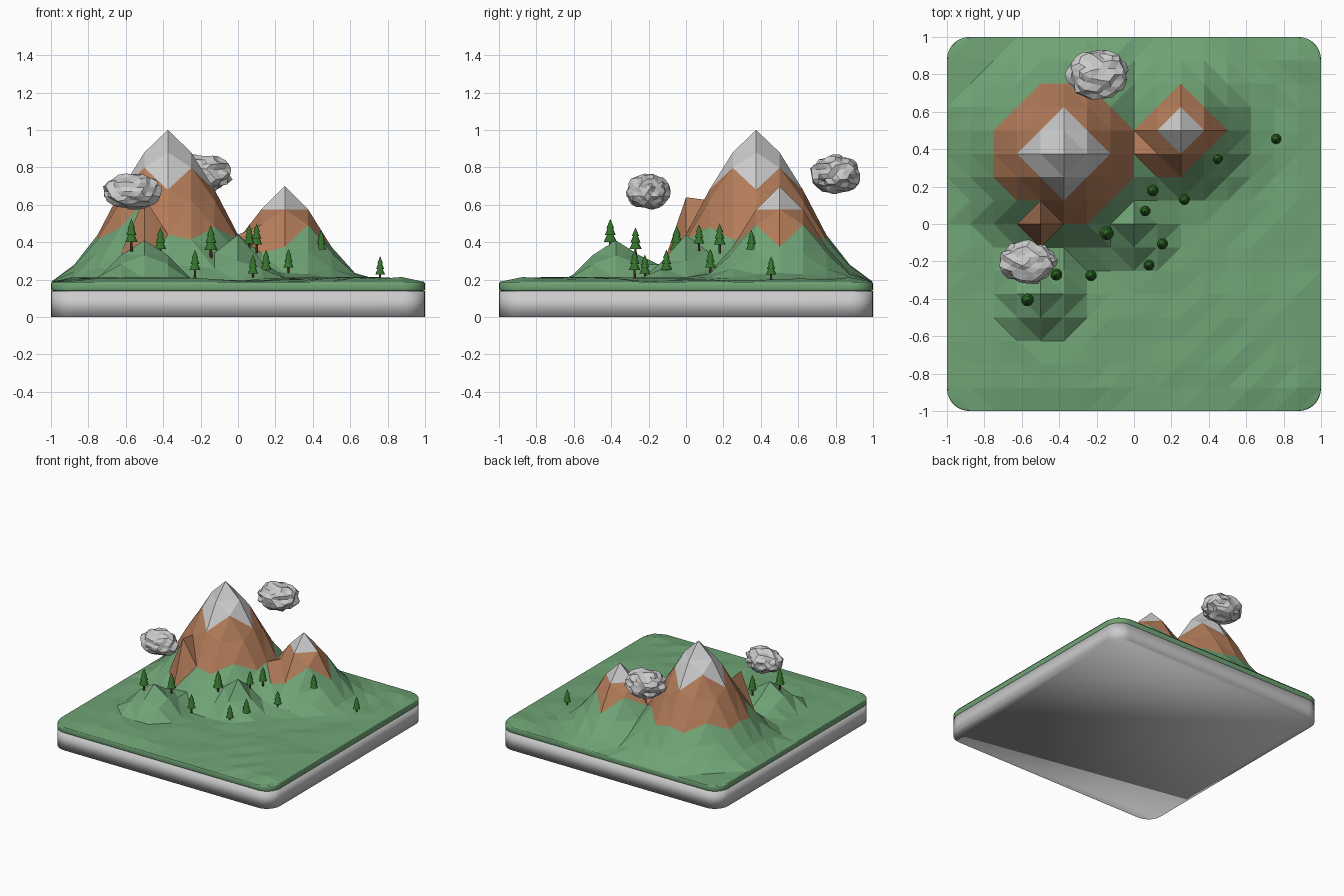
import bpy, bmesh, math, random
from mathutils import Vector

if "Cube" in bpy.data.objects:
    bpy.data.objects.remove(bpy.data.objects["Cube"])

random.seed(4)


def material(name, rgb):
    m = bpy.data.materials.new(name)
    m.diffuse_color = (*rgb, 1)
    m.use_nodes = True
    m.node_tree.nodes["Principled BSDF"].inputs["Base Color"].default_value = m.diffuse_color
    return m


GRASS = material("grass", (0.16, 0.37, 0.18))
ROCK = material("rock", (0.45, 0.20, 0.10))
SNOW = material("snow", (0.8, 0.8, 0.8))
LEAF = material("leaf", (0.035, 0.17, 0.025))
BARK = material("bark", (0.16, 0.07, 0.03))


def finish(bm, name, mats=(), smooth=False):
    bmesh.ops.recalc_face_normals(bm, faces=bm.faces)
    for f in bm.faces:
        f.smooth = smooth
    me = bpy.data.meshes.new(name)
    bm.to_mesh(me)
    bm.free()
    for m in mats:
        me.materials.append(m)
    ob = bpy.data.objects.new(name, me)
    bpy.context.collection.objects.link(ob)
    return ob


# Rounded square slabs: grey base and grass layer
def slab(name, z0, z1, mats, rim):
    bm = bmesh.new()
    pts = []
    r = 0.12
    for k, (sx, sy) in enumerate([(1, 1), (-1, 1), (-1, -1), (1, -1)]):
        for i in range(8):
            a = math.radians(90 * k + 90 * i / 7)
            pts.append((sx * (1 - r) + r * math.cos(a), sy * (1 - r) + r * math.sin(a)))
    f = bm.faces.new([bm.verts.new((x, y, z0)) for x, y in pts])
    top = bmesh.ops.extrude_face_region(bm, geom=[f])["geom"]
    verts = [v for v in top if isinstance(v, bmesh.types.BMVert)]
    bmesh.ops.translate(bm, verts=verts, vec=(0, 0, z1 - z0))
    if rim:
        edges = [e for e in bm.edges if abs(e.verts[0].co.z - e.verts[1].co.z) < 1e-6]
        bmesh.ops.bevel(bm, geom=edges, offset=rim, segments=2, affect="EDGES", profile=0.5)
    return finish(bm, name, mats, True)


slab("base_slab", 0, 0.14, (), 0)
slab("grass_slab", 0.14, 0.187, (GRASS,), 0.008)

# Terrain: hills given as centre and heights at each grid step outward
STEP, N = 0.125, 16
HILLS = [
    (-0.375, 0.375, [1.0, 0.88, 0.68, 0.44, 0.28, 0.205]),
    (0.25, 0.5, [0.70, 0.575, 0.375, 0.235, 0.195]),
    (-0.5, -0.375, [0.41, 0.33, 0.215]),
    (0, 0, [0.44, 0.30, 0.20]),
    (-0.5, 0, [0.64, 0.27, 0.20]),
]


def height(x, y):
    z = 0.2 + 0.008 * math.sin(5 * x + 3 * y) + random.uniform(-0.004, 0.008)
    for hx, hy, prof in HILLS:
        d = math.hypot(x - hx, y - hy) / STEP
        i = int(d)
        if i < len(prof) - 1:
            z = max(z, prof[i] + (prof[i + 1] - prof[i]) * (d - i))
    return z


def cover(x, y):
    def cells(h):
        return abs(x - HILLS[h][0]) / STEP, abs(y - HILLS[h][1]) / STEP
    main, second, lump = (cells(h) for h in (0, 1, 4))
    if sum(main) < 2 or sum(second) < 1:
        return 2
    notch = 0 < x < 0.25 and 0.25 < y < 0.5 and x + y > 0.375
    if (max(main) < 3 and sum(main) < 4) or sum(second) < 2 or sum(lump) < 1 or notch:
        return 1
    return 0


bm = bmesh.new()
grid = []
for i in range(N + 1):
    row = []
    for j in range(N + 1):
        x, y = -1 + i * STEP, -1 + j * STEP
        edge_x, edge_y = i in (0, N), j in (0, N)
        z = 0.187 if edge_x or edge_y else height(x, y)
        k = 0.964 if edge_x and edge_y else 1
        row.append(bm.verts.new((x * k, y * k, z)))
    grid.append(row)
for i in range(N):
    for j in range(N):
        cx, cy = -1 + (i + 0.5) * STEP, -1 + (j + 0.5) * STEP
        hx, hy, _ = min(HILLS, key=lambda h: math.hypot(cx - h[0], cy - h[1]) - 0.06 * len(h[2]))
        a, b, c, d = grid[i][j], grid[i + 1][j], grid[i + 1][j + 1], grid[i][j + 1]
        # diagonals ring the nearest hill
        tris = [(a, b, d), (b, c, d)] if (cx - hx) * (cy - hy) > 0 else [(a, b, c), (a, c, d)]
        for t in tris:
            f = bm.faces.new(t)
            m = f.calc_center_median()
            f.material_index = cover(m.x, m.y)
finish(bm, "terrain", (GRASS, ROCK, SNOW))


# Faceted boulder-like clouds
def cloud(name, loc, radii):
    bm = bmesh.new()
    bmesh.ops.create_icosphere(bm, subdivisions=3, radius=1)
    for v in bm.verts:
        k = random.uniform(0.82, 1.04)
        v.co = Vector([c * r * k for c, r in zip(v.co, radii)]) + Vector(loc)
    finish(bm, name)


cloud("cloud_front", (-0.565, -0.205, 0.67), (0.16, 0.12, 0.1))
cloud("cloud_back", (-0.195, 0.80, 0.765), (0.17, 0.14, 0.107))


# Pine trees: trunk and three stacked cones
def cone(bm, sides, r1, r2, z0, z1, mat):
    vs = bmesh.ops.create_cone(bm, cap_ends=True, segments=sides, radius1=r1,
                               radius2=r2, depth=z1 - z0)["verts"]
    bmesh.ops.translate(bm, verts=vs, vec=(0, 0, (z0 + z1) / 2))
    for f in {f for v in vs for f in v.link_faces}:
        f.material_index = mat


def tree(n, x, y, z, h):
    bm = bmesh.new()
    cone(bm, 8, 0.05, 0.04, -0.1, 0.3, 0)
    for r1, r2, z0, z1 in [(0.22, 0.07, 0.22, 0.55), (0.18, 0.05, 0.45, 0.78), (0.13, 0, 0.68, 1)]:
        cone(bm, 10, r1, r2, z0, z1, 1)
    ob = finish(bm, f"pine_tree_{n}", (BARK, LEAF))
    ob.location, ob.scale = (x, y, z), (h, h, h)


TREES = [
    (-0.57, -0.405, 0.365, 0.16), (-0.415, -0.27, 0.33, 0.15), (-0.23, -0.275, 0.22, 0.14),
    (-0.145, -0.05, 0.32, 0.17), (0.06, 0.07, 0.365, 0.13), (0.10, 0.18, 0.355, 0.145),
    (0.27, 0.13, 0.235, 0.13), (0.15, -0.105, 0.22, 0.14), (0.08, -0.22, 0.205, 0.13),
    (0.445, 0.35, 0.33, 0.135), (0.76, 0.455, 0.2, 0.125),
]
for n, t in enumerate(TREES, 1):
    tree(n, *t)
